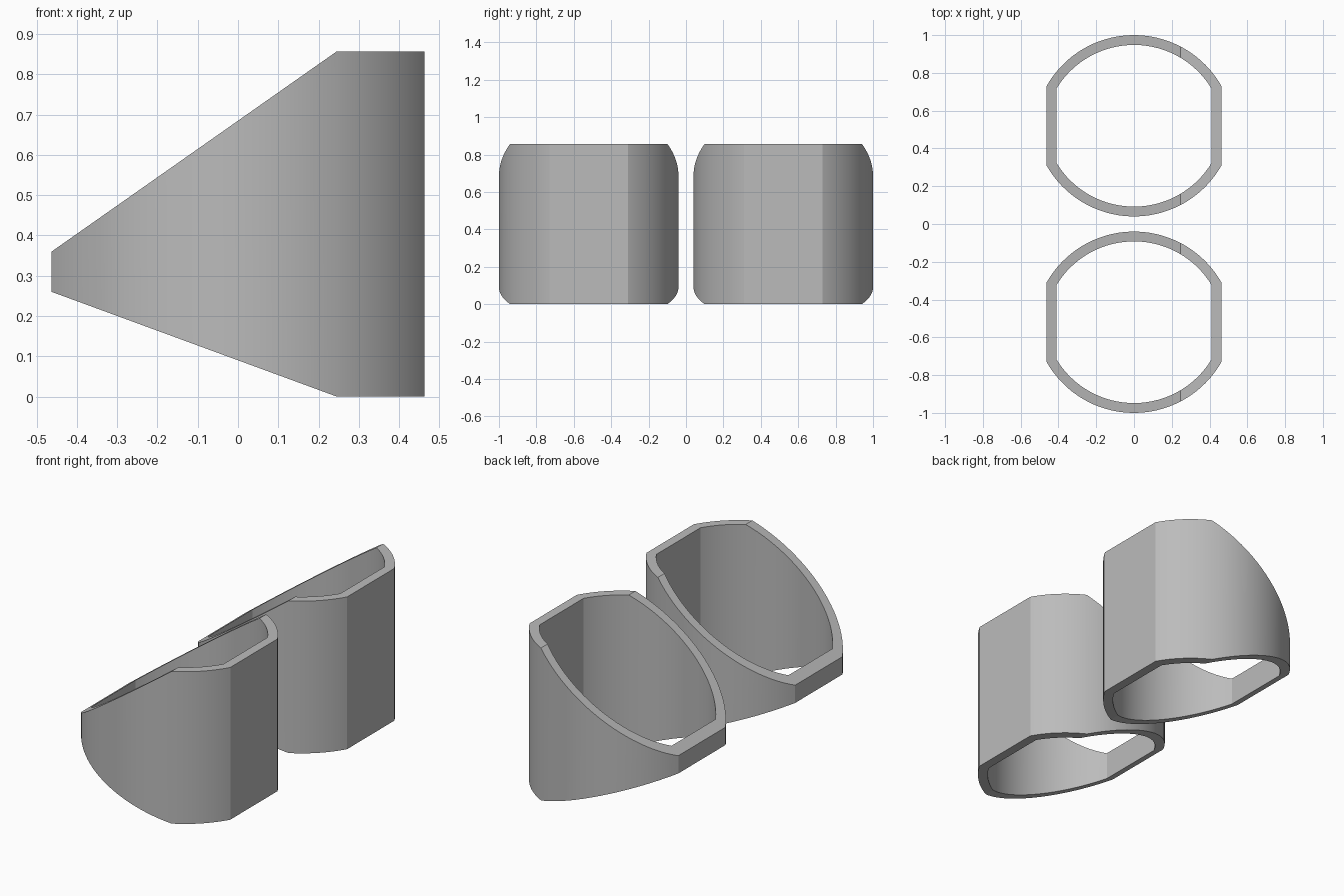
import bpy
import bmesh
import math

if "Cube" in bpy.data.objects:
    bpy.data.objects.remove(bpy.data.objects["Cube"], do_unlink=True)

HALF_WIDTH = 0.463      # distance of the outer flats from the ring centre
WALL = 0.052
RADIUS = 0.532          # radius of the bowed front and back walls
ARC_SHIFT = 0.052       # arcs are centred beyond the ring's middle
BEND = 0.245            # x where the sloped rims become level
HEIGHT = 0.857
STEPS = 24

grey = bpy.data.materials.new("plain grey")
grey.use_nodes = True
grey.diffuse_color = (0.5, 0.5, 0.5, 1)
grey.node_tree.nodes["Principled BSDF"].inputs["Base Color"].default_value = (0.5, 0.5, 0.5, 1)


def outline(inset):
    """Closed plan outline: two bowed arcs joined by straight sides."""
    r, w = RADIUS - inset, HALF_WIDTH - inset
    start, bend, end = (math.asin(x / r) for x in (-w, BEND, w))
    angles = [start + (bend - start) * i / STEPS for i in range(STEPS)]
    angles += [bend + (end - bend) * i / STEPS for i in range(STEPS + 1)]
    arc = [(r * math.sin(a), r * math.cos(a) - ARC_SHIFT) for a in angles]
    return arc + [(x, -y) for x, y in reversed(arc)]


def rims(x):
    """Bottom and top heights of the wall at x."""
    t = max(0, (BEND - x) / (BEND + HALF_WIDTH))
    return 0.26 * t, HEIGHT - (HEIGHT - 0.36) * t


def tapered_ring(name, y_centre):
    bm = bmesh.new()
    loops = []
    for inset in (0, WALL):
        points = outline(inset)
        for level in (0, 1):
            loops.append([bm.verts.new((x, y, rims(x)[level])) for x, y in points])
    outer_low, outer_top, inner_low, inner_top = loops
    # Outer wall, top rim, inner wall and bottom rim
    section = [outer_low, outer_top, inner_top, inner_low]
    for a, b in zip(section, section[1:] + section[:1]):
        for i in range(len(a)):
            j = (i + 1) % len(a)
            bm.faces.new((a[i], a[j], b[j], b[i]))
    bmesh.ops.recalc_face_normals(bm, faces=bm.faces)
    mesh = bpy.data.meshes.new(name)
    bm.to_mesh(mesh)
    bm.free()
    mesh.materials.append(grey)
    ring = bpy.data.objects.new(name, mesh)
    ring.location.y = y_centre
    bpy.context.collection.objects.link(ring)
    bpy.ops.object.select_all(action="DESELECT")
    ring.select_set(True)
    bpy.context.view_layer.objects.active = ring
    bpy.ops.object.shade_smooth_by_angle(angle=math.radians(14))


# Matching pair, one behind the other
tapered_ring("front_tapered_ring", -0.52)
tapered_ring("back_tapered_ring", 0.52)
